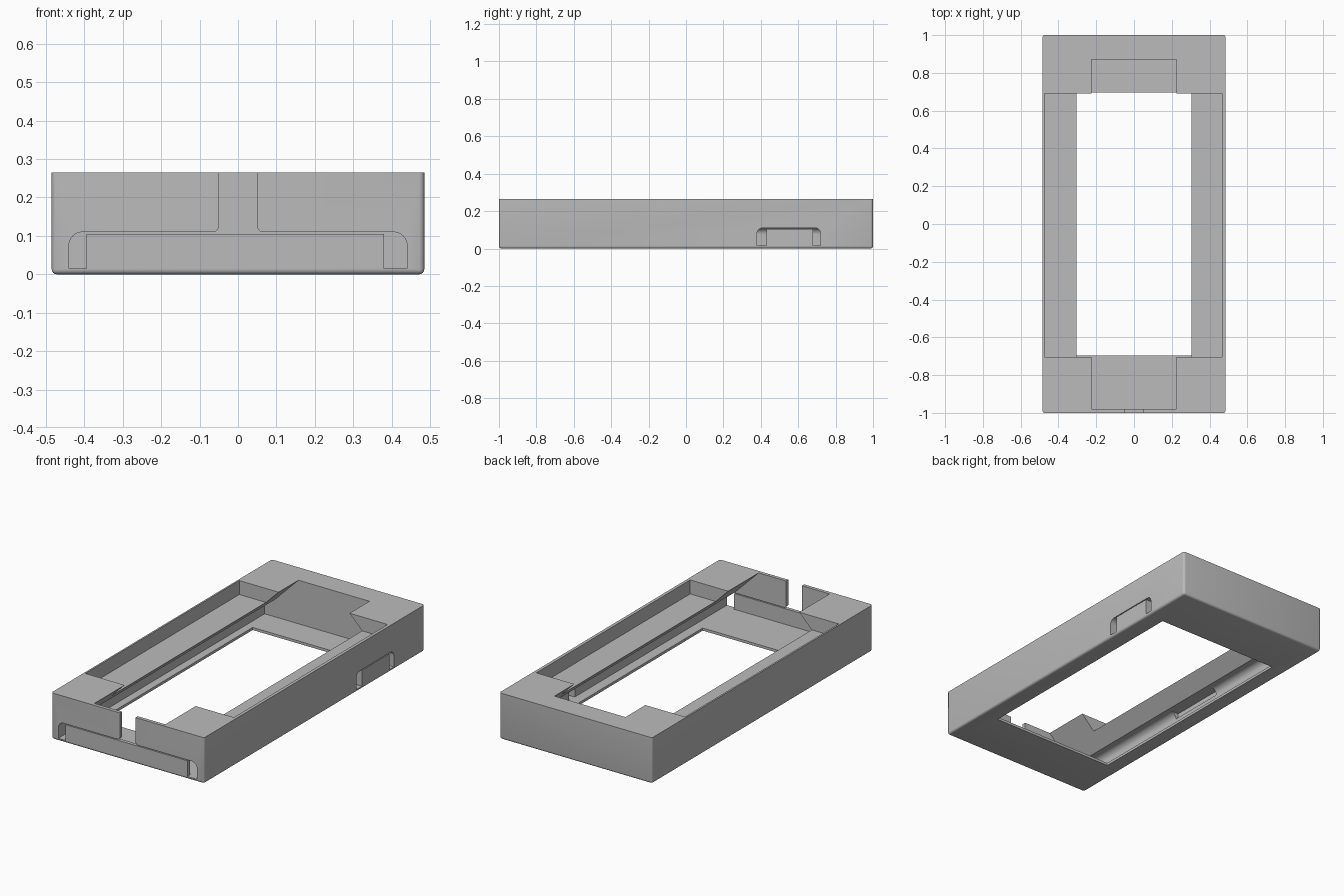
import bpy, bmesh, math
from mathutils import Vector

if "Cube" in bpy.data.objects:
    bpy.data.objects.remove(bpy.data.objects["Cube"])

H = 0.265          # case height
FLOOR = 0.015      # floor thickness
ROOF = 0.11        # top of the device bay

grey = bpy.data.materials.new("plain grey")
grey.use_nodes = True
grey.diffuse_color = (0.5, 0.5, 0.5, 1)
grey.node_tree.nodes["Principled BSDF"].inputs["Base Color"].default_value = (0.5, 0.5, 0.5, 1)


def add_object(name, bm):
    bmesh.ops.recalc_face_normals(bm, faces=bm.faces)
    mesh = bpy.data.meshes.new(name)
    bm.to_mesh(mesh)
    bm.free()
    mesh.materials.append(grey)
    obj = bpy.data.objects.new(name, mesh)
    bpy.context.collection.objects.link(obj)
    return obj


def prism(name, points, axis, lo, hi):
    """Extrude a (horizontal, z) outline along the x or y axis."""
    bm = bmesh.new()
    place = (lambda a, z: (a, lo, z)) if axis == "y" else (lambda a, z: (lo, a, z))
    face = bm.faces.new([bm.verts.new(place(a, z)) for a, z in points])
    out = bmesh.ops.extrude_face_region(bm, geom=[face])
    step = Vector((0, hi - lo, 0)) if axis == "y" else Vector((hi - lo, 0, 0))
    bmesh.ops.translate(bm, vec=step, verts=[v for v in out["geom"] if isinstance(v, bmesh.types.BMVert)])
    return add_object(name, bm)


def box(name, x, y, z):
    return prism(name, [(x[0], z[0]), (x[1], z[0]), (x[1], z[1]), (x[0], z[1])], "y", *y)


def arc(cx, cz, r, start, end, n=8):
    return [(cx + r * math.cos(math.radians(start + (end - start) * i / n)),
             cz + r * math.sin(math.radians(start + (end - start) * i / n))) for i in range(n + 1)]


def arch(lo, hi, r):
    """Flat bottom, rounded top corners; listed from bottom left to bottom right."""
    left = [(lo, FLOOR)] + arc(lo + r, ROOF - r, r, 180, 90)
    right = arc(hi - r, ROOF - r, r, 90, 0) + [(hi, FLOOR)]
    return left, right


def tongue(lo, hi):
    """Inner outline of a flap that stays attached at the floor."""
    top = ROOF - 0.005
    return [(hi, FLOOR), (hi, top), (lo, top), (lo, FLOOR)]


# Outer case with rounded bottom and upright edges
case = box("case", (-0.485, 0.485), (-1, 1), (0, H))
bm = bmesh.new()
bm.from_mesh(case.data)
edges = [e for e in bm.edges if min(v.co.z for v in e.verts) < 0.01]
bmesh.ops.bevel(bm, geom=edges, offset=0.013, segments=4, profile=0.5, affect="EDGES")
bm.to_mesh(case.data)
bm.free()

cutters = []

# Device bay with rounded upper edges
left, right = arch(-0.44, 0.44, 0.035)
cutters.append(prism("bay_cutter", left + right, "y", -0.98, 0.87))

# Channel that narrows upwards at 45 degrees
low, high = 0.1, 0.3
wide, narrow = 0.225 + H - low, 0.225 + H - high
cutters.append(prism("channel_cutter", [(-wide, low), (wide, low), (narrow, high), (-narrow, high)],
                     "y", -0.98, 0.87))

# Shallow top pocket and floor window
cutters.append(box("pocket_cutter", (-0.475, 0.467), (-0.705, 0.69), (0.185, 0.3)))
cutters.append(box("window_cutter", (-0.395, 0.382), (-0.697, 0.697), (-0.1, 0.05)))

# Front slot around the flap, joined to the upright slit
r = 0.015
slit = (arc(-0.05 - r, ROOF + r, r, -90, 0, 5) + [(-0.05, 0.3), (0.05, 0.3)]
        + arc(0.05 + r, ROOF + r, r, 180, 270, 5))
cutters.append(prism("front_slot_cutter", left + slit + right + tongue(-0.395, 0.38), "y", -1.05, -0.97))

# Side slot around its flap
left, right = arch(0.38, 0.72, 0.03)
cutters.append(prism("side_slot_cutter", left + right + tongue(0.43, 0.68), "x", 0.41, 0.55))

# Small button relief inside the opposite wall
cutters.append(box("relief_cutter", (-0.455, -0.41), (-0.17, 0.17), (0.075, 0.112)))

# Carve the case
bpy.context.view_layer.objects.active = case
for cutter in cutters:
    cutter.hide_render = True
    mod = case.modifiers.new(cutter.name, "BOOLEAN")
    mod.operation = "DIFFERENCE"
    mod.solver = "EXACT"
    mod.object = cutter
    bpy.ops.object.modifier_apply(modifier=mod.name)
for cutter in cutters:
    bpy.data.objects.remove(cutter)

# Smooth shading with sharp edges kept
bpy.ops.object.select_all(action="DESELECT")
case.select_set(True)
bpy.ops.object.shade_smooth_by_angle(angle=math.radians(30))
